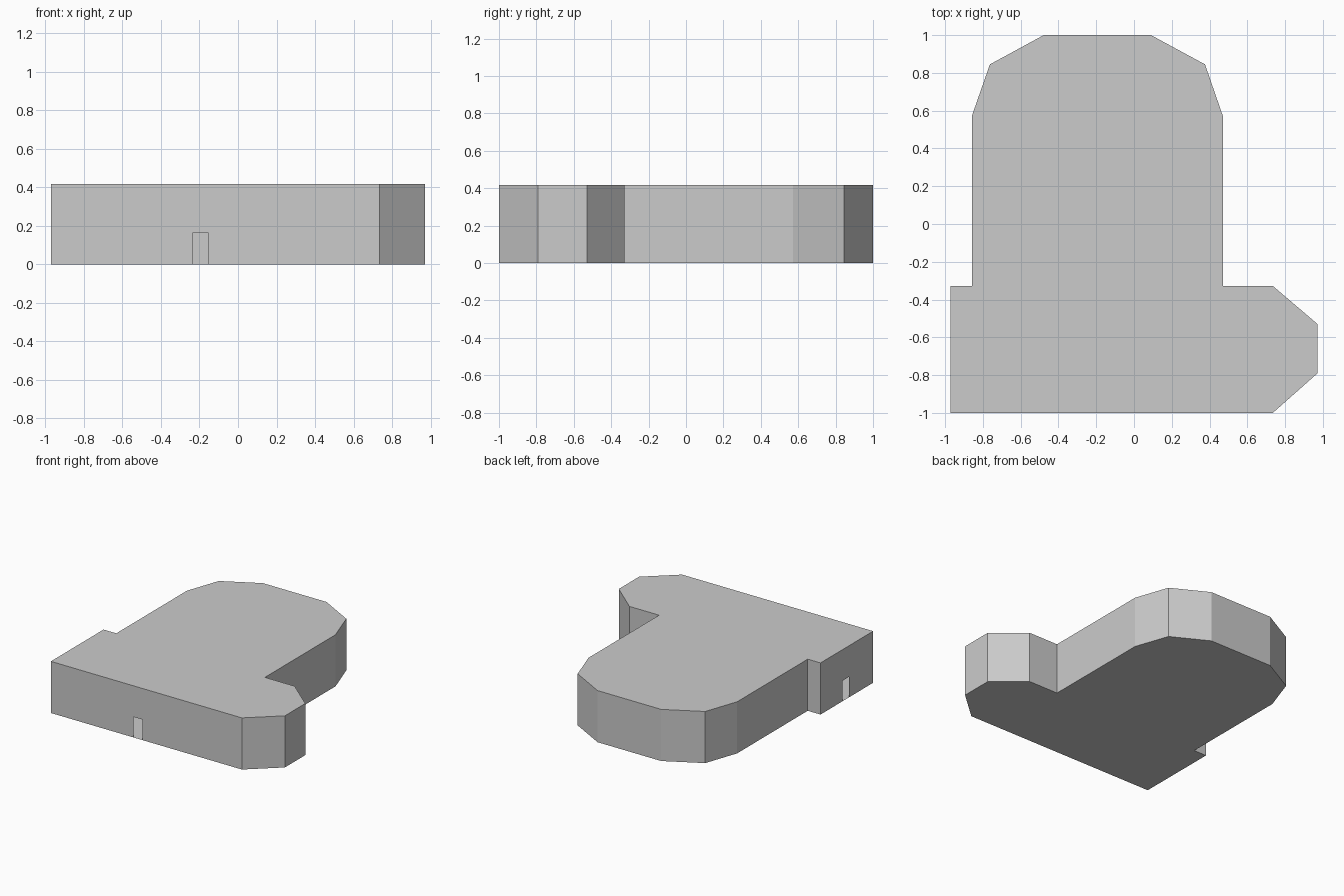
import bpy, bmesh
from mathutils import Vector

if "Cube" in bpy.data.objects:
    bpy.data.objects.remove(bpy.data.objects["Cube"])

HEIGHT = 0.417
DOOR_H = 0.166

# Plan outline, counter-clockwise from the front left corner
outline = [
    (-0.972, -1.0), (0.735, -1.0), (0.972, -0.79), (0.972, -0.53),
    (0.735, -0.328), (0.47, -0.328), (0.47, 0.573), (0.376, 0.845),
    (0.09, 1.0), (-0.478, 1.0), (-0.763, 0.845), (-0.858, 0.573),
    (-0.858, -0.328), (-0.972, -0.328),
]

# Door openings: wall index -> (start, end) points along that wall
doors = {
    0: ((-0.233, -1.0), (-0.155, -1.0)),
    13: ((-0.972, -0.61), (-0.972, -0.69)),
}


def at(p, z):
    return Vector((p[0], p[1], z))


def make_object(name, faces):
    bm = bmesh.new()
    for pts in faces:
        bm.faces.new([bm.verts.new(p) for p in pts])
    bmesh.ops.remove_doubles(bm, verts=bm.verts, dist=0.0005)
    mesh = bpy.data.meshes.new(name)
    bm.to_mesh(mesh)
    bm.free()
    obj = bpy.data.objects.new(name, mesh)
    bpy.context.collection.objects.link(obj)
    return obj


# Thin outer walls, notched where a doorway opens into the hollow interior
walls = []
for i, a in enumerate(outline):
    b = outline[(i + 1) % len(outline)]
    base = [at(a, 0)]
    if i in doors:
        s, e = doors[i]
        base += [at(s, 0), at(s, DOOR_H), at(e, DOOR_H), at(e, 0)]
    walls.append(base + [at(b, 0), at(b, HEIGHT), at(a, HEIGHT)])
make_object("outer_walls", walls)

# Flat roof and floor close the shell
make_object("roof", [[at(p, HEIGHT) for p in outline]])
make_object("floor", [[at(p, 0) for p in reversed(outline)]])
